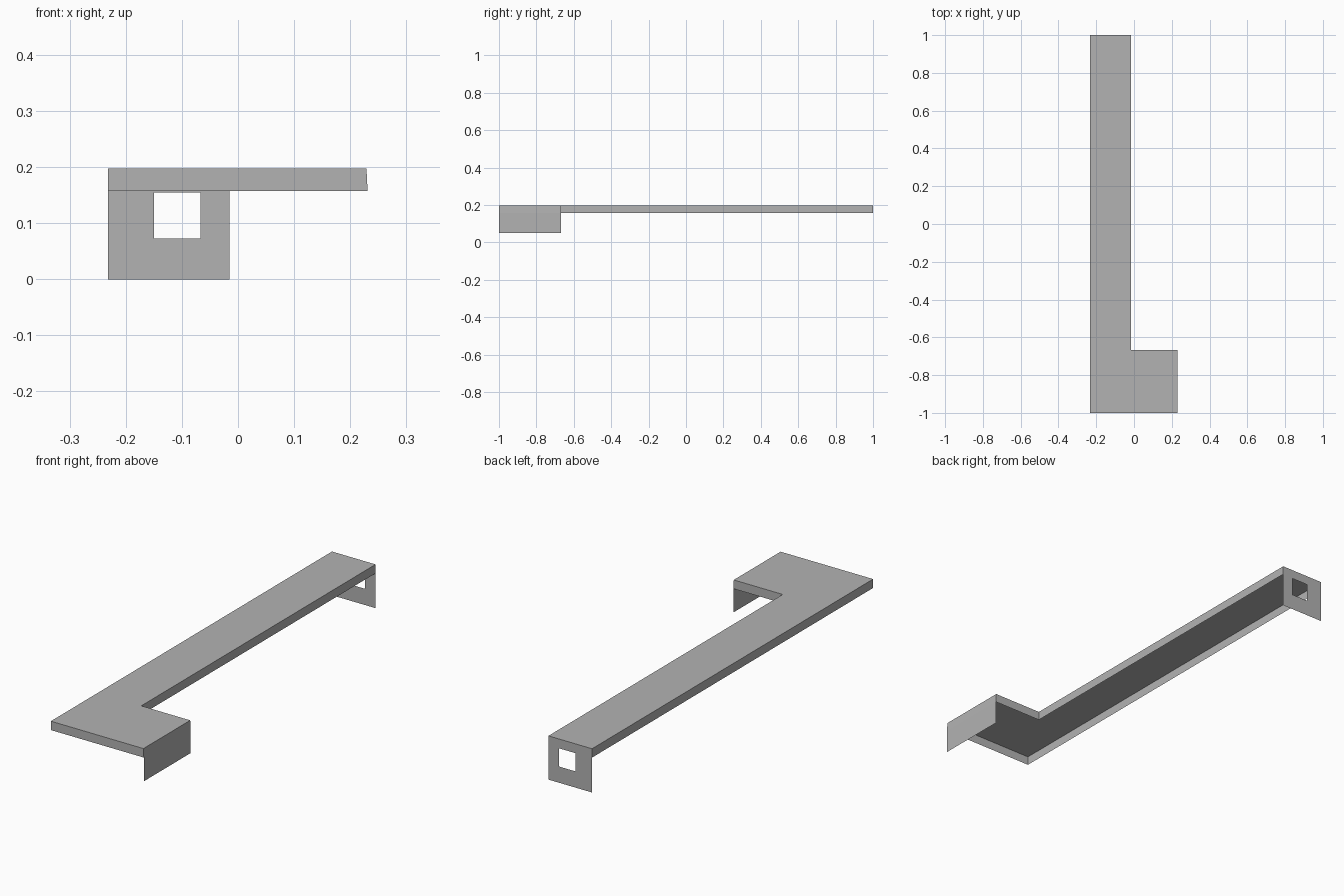
import bpy
import bmesh

if "Cube" in bpy.data.objects:
    bpy.data.objects.remove(bpy.data.objects["Cube"], do_unlink=True)

grey = bpy.data.materials.new("plain_grey")
grey.use_nodes = True
COLOUR = (0.45, 0.45, 0.45, 1)
grey.diffuse_color = COLOUR
grey.node_tree.nodes["Principled BSDF"].inputs["Base Color"].default_value = COLOUR

LEFT, INNER, RIGHT = -0.232, -0.015, 0.231
FRONT, STEP, BACK = -1.0, -0.667, 1.0
TOP, RIM = 0.197, 0.157


def make_object(name, bm):
    mesh = bpy.data.meshes.new(name)
    bm.to_mesh(mesh)
    bm.free()
    mesh.materials.append(grey)
    obj = bpy.data.objects.new(name, mesh)
    bpy.context.collection.objects.link(obj)
    return obj


def rectangle(bm, x0, x1, z0, z1, y):
    return [bm.verts.new((x, y, z)) for x, z in ((x1, z0), (x0, z0), (x0, z1), (x1, z1))]


# L-shaped sheet with a shallow rim folded down all round
bm = bmesh.new()
outline = [(LEFT, FRONT), (RIGHT, FRONT), (RIGHT, STEP),
           (INNER, STEP), (INNER, BACK), (LEFT, BACK)]
bm.faces.new([bm.verts.new((x, y, TOP)) for x, y in outline])
rim = bmesh.ops.extrude_edge_only(bm, edges=bm.edges[:])["geom"]
for v in rim:
    if isinstance(v, bmesh.types.BMVert):
        v.co.z = RIM
# The foot end leans out very slightly
for v in bm.verts:
    if v.co.x > 0.2 and v.co.z > RIM + 0.01:
        v.co.x -= 0.002
bmesh.ops.recalc_face_normals(bm, faces=bm.faces[:])
make_object("tray_sheet", bm)

# Plain tab hanging from the foot end
bm = bmesh.new()
bm.faces.new([bm.verts.new((RIGHT, y, z)) for y, z in
              ((FRONT, 0.05), (STEP, 0.05), (STEP, RIM), (FRONT, RIM))])
make_object("foot_tab", bm)

# Back tab with a square window
bm = bmesh.new()
outer = rectangle(bm, LEFT, INNER, 0, RIM, BACK)
inner = rectangle(bm, -0.15, -0.067, 0.073, 0.155, BACK)
for i in range(4):
    j = (i + 1) % 4
    bm.faces.new((outer[i], outer[j], inner[j], inner[i]))
make_object("back_window_tab", bm)
